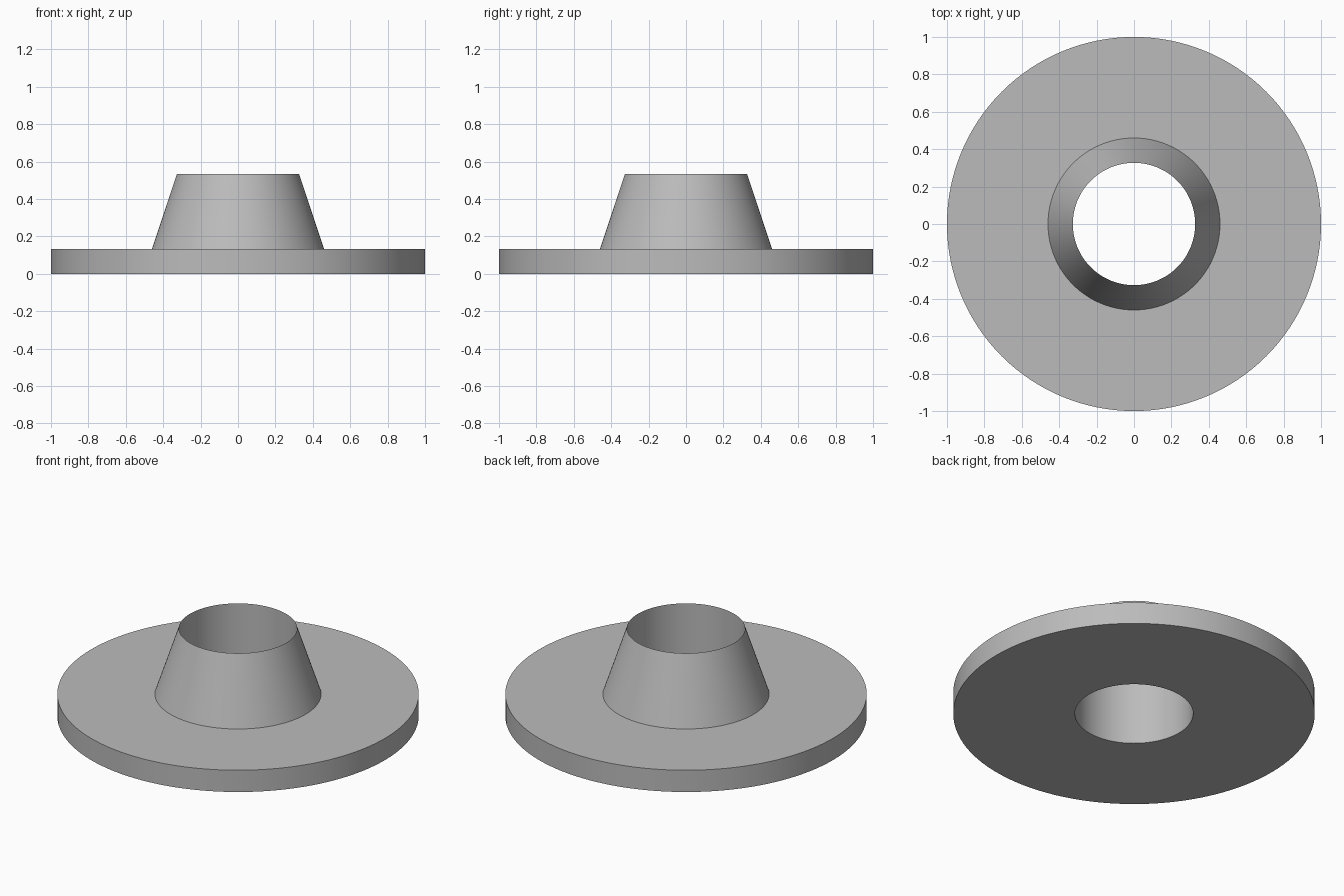
import bpy
import bmesh
from math import cos, sin, tau, radians

cube = bpy.data.objects.get("Cube")
if cube:
    bpy.data.objects.remove(cube, do_unlink=True)

SEGMENTS = 128
BORE, HUB, RIM = 0.327, 0.46, 1.0
PLATE_TOP, NECK_TOP = 0.133, 0.533

# Plain steel grey
steel = bpy.data.materials.new("steel_grey")
steel.use_nodes = True
grey = (0.5, 0.5, 0.5, 1)
steel.diffuse_color = grey
steel.node_tree.nodes["Principled BSDF"].inputs["Base Color"].default_value = grey


def lathe(name, profile, material):
    """Revolve a closed counter-clockwise (radius, z) profile about z."""
    bm = bmesh.new()
    rings = [[bm.verts.new((r * cos(tau * i / SEGMENTS), r * sin(tau * i / SEGMENTS), z))
              for i in range(SEGMENTS)] for r, z in profile]
    for a, b in zip(rings, rings[1:] + rings[:1]):
        for i in range(SEGMENTS):
            j = (i + 1) % SEGMENTS
            bm.faces.new((a[i], a[j], b[j], b[i]))
    bmesh.ops.recalc_face_normals(bm, faces=bm.faces)
    mesh = bpy.data.meshes.new(name)
    bm.to_mesh(mesh)
    bm.free()
    mesh.materials.append(material)
    obj = bpy.data.objects.new(name, mesh)
    bpy.context.collection.objects.link(obj)
    bpy.ops.object.select_all(action="DESELECT")
    obj.select_set(True)
    bpy.context.view_layer.objects.active = obj
    bpy.ops.object.shade_smooth_by_angle(angle=radians(15))
    return obj


# Round plate with a tapered neck and a straight through bore
lathe("flange_with_tapered_neck",
      [(BORE, 0), (RIM, 0), (RIM, PLATE_TOP), (HUB, PLATE_TOP), (BORE, NECK_TOP)],
      steel)
